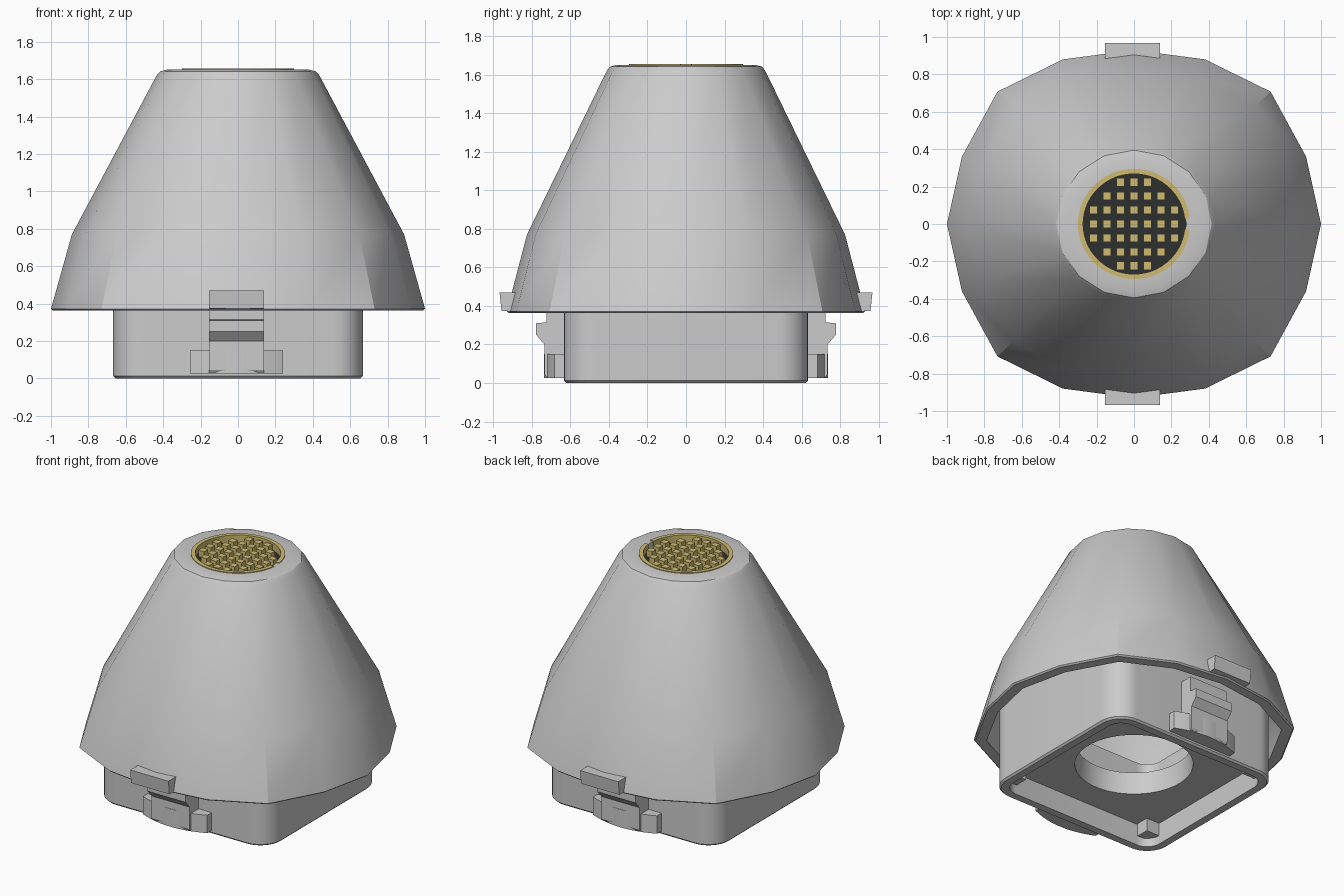
import bpy, bmesh, math
from math import pi, cos, sin

if "Cube" in bpy.data.objects:
    bpy.data.objects.remove(bpy.data.objects["Cube"])


def material(name, color):
    m = bpy.data.materials.new(name)
    m.diffuse_color = color
    m.use_nodes = True
    m.node_tree.nodes["Principled BSDF"].inputs["Base Color"].default_value = m.diffuse_color
    return m


gold = material("gold", (0.62, 0.5, 0.17, 1))
black = material("black", (0.025, 0.03, 0.028, 1))


def finish(bm, name, mat=None, smooth=True):
    bmesh.ops.recalc_face_normals(bm, faces=bm.faces)
    me = bpy.data.meshes.new(name)
    bm.to_mesh(me)
    bm.free()
    ob = bpy.data.objects.new(name, me)
    bpy.context.collection.objects.link(ob)
    if mat:
        me.materials.append(mat)
    if smooth:
        bpy.ops.object.select_all(action='DESELECT')
        ob.select_set(True)
        bpy.context.view_layer.objects.active = ob
        bpy.ops.object.shade_smooth_by_angle(angle=math.radians(30))
    return ob


def loft(name, rings):
    """Closed skin through rings of equal point count; last ring joins the first."""
    bm = bmesh.new()
    vs = [[bm.verts.new(p) for p in r] for r in rings]
    n = len(vs[0])
    for a, b in zip(vs, vs[1:] + vs[:1]):
        for i in range(n):
            j = (i + 1) % n
            bm.faces.new((a[i], a[j], b[j], b[i]))
    return finish(bm, name)


def prism(name, pts, lift, mat=None):
    """Extrude a flat outline; lift is the extrusion vector."""
    bm = bmesh.new()
    f = bm.faces.new([bm.verts.new(p) for p in pts])
    g = bmesh.ops.extrude_face_region(bm, geom=[f])
    bmesh.ops.translate(bm, vec=lift, verts=[v for v in g["geom"] if isinstance(v, bmesh.types.BMVert)])
    return finish(bm, name, mat)


def add_box(bm, lo, hi):
    v = bmesh.ops.create_cube(bm, size=1)["verts"]
    for p in v:
        p.co = [(a + b) / 2 + c * (b - a) for a, b, c in zip(lo, hi, p.co)]


# Sixteen-sided hollow cone shell with squarish skirt
quarter = [(1, 0), (0.92, 0.36), (0.73, 0.708), (0.38, 0.88), (0, 0.93)]
half = quarter + [(-x, y) for x, y in quarter[-2::-1]]
skirt = half + [(x, -y) for x, y in half[-2:0:-1]]


def skirt_ring(s, z):
    return [(x * s, y * s, z) for x, y in skirt]


def oval(rx, ry, z, n=16):
    return [(rx * cos(2 * pi * i / n), ry * sin(2 * pi * i / n), z) for i in range(n)]


loft("cone_shell", [
    skirt_ring(0.99, 0.363), skirt_ring(1.0, 0.372), skirt_ring(0.888, 0.77),
    oval(0.435, 0.412, 1.62), oval(0.415, 0.395, 1.642), oval(0.375, 0.36, 1.652),
    oval(0.28, 0.28, 1.652), oval(0.28, 0.28, 1.56), oval(0.38, 0.36, 1.56),
    skirt_ring(0.82, 0.75), skirt_ring(0.92, 0.363)])


# Rounded square base: outer walls, recessed underside plate and round hole
def round_rect(hx, hy, r, z, k=8):
    pts = []
    for q, (sx, sy) in enumerate([(1, 1), (-1, 1), (-1, -1), (1, -1)]):
        for i in range(k + 1):
            a = q * pi / 2 + i * pi / 2 / k
            pts.append((sx * (hx - r) + r * cos(a), sy * (hy - r) + r * sin(a), z))
    return pts


def hole(r, z):
    out = []
    n = 36
    for i in range(n):
        a = 2 * pi * (i + 0.5) / n
        out.append((r * cos(a), r * sin(a), z))
    return out


HX, HY = 0.667, 0.634
loft("base_housing", [
    round_rect(HX, HY, 0.16, 0.60), round_rect(HX, HY, 0.16, 0.012),
    round_rect(HX - 0.012, HY - 0.012, 0.15, 0), round_rect(HX - 0.065, HY - 0.065, 0.1, 0),
    round_rect(HX - 0.065, HY - 0.065, 0.1, 0.15), hole(0.375, 0.15),
    hole(0.365, 0.30), round_rect(HX - 0.065, HY - 0.065, 0.1, 0.30),
    round_rect(HX - 0.065, HY - 0.065, 0.1, 0.60)])

# Small blocks in the inner corners of the base recess
bm = bmesh.new()
for sx in (-1, 1):
    for sy in (-1, 1):
        xs, ys = sorted((sx * 0.5, sx * 0.6)), sorted((sy * 0.47, sy * 0.56))
        add_box(bm, (xs[0], ys[0], 0.06), (xs[1], ys[1], 0.16))
finish(bm, "recess_corner_blocks", smooth=False)

# Latch on front and back: necked tongue, curved grip bar, skirt tab
tongue = [(0.60, 0.03), (0.725, 0.03), (0.735, 0.045), (0.735, 0.2), (0.778, 0.25),
          (0.778, 0.31), (0.725, 0.315), (0.725, 0.42), (0.60, 0.42)]
X0, X1 = -0.155, 0.14
for side, s in (("front", -1), ("back", 1)):
    prism(side + "_latch_tongue", [(X0, s * y, z) for y, z in tongue], (X1 - X0, 0, 0))
    arc = [(-0.0075 + 0.248 * t / 6, s * (0.738 - 0.055 * (t / 6) ** 2), 0.025) for t in range(-6, 7)]
    bar = prism(side + "_latch_bar", arc + [(0.2405, s * 0.62, 0.025), (-0.2555, s * 0.62, 0.025)],
                (0, 0, 0.125))
    tab = [(0.86, 0.368), (0.958, 0.375), (0.968, 0.47), (0.86, 0.47)]
    prism(side + "_skirt_tab", [(X0, s * y, z) for y, z in tab], (X1 - X0, 0, 0))

# Dark contact disc sunk into the top
prism("contact_disc", oval(0.285, 0.285, 1.57, 48), (0, 0, 0.035), black)

# Gold split ring with a gap on the right and short inward ends
gap, n = 0.1, 60
ang = [gap + (2 * pi - 2 * gap) * i / n for i in range(n + 1)]
outline = [(0.3 * cos(a), 0.295 * sin(a), 1.6) for a in ang]
outline += [(0.272 * cos(a), 0.268 * sin(a), 1.6) for a in reversed(ang)]
prism("gold_split_ring", outline, (0, 0, 0.057), gold)

# Grid of square gold contact pads
bm = bmesh.new()
for row, reach in zip(range(-3, 4), (1, 2, 3, 3, 3, 2, 1)):
    for col in range(-reach, reach + 1):
        x, y, h = col * 0.072, row * 0.0745, 0.022
        add_box(bm, (x - h, y - h, 1.6), (x + h, y + h, 1.65))
finish(bm, "contact_pads", gold, smooth=False)
